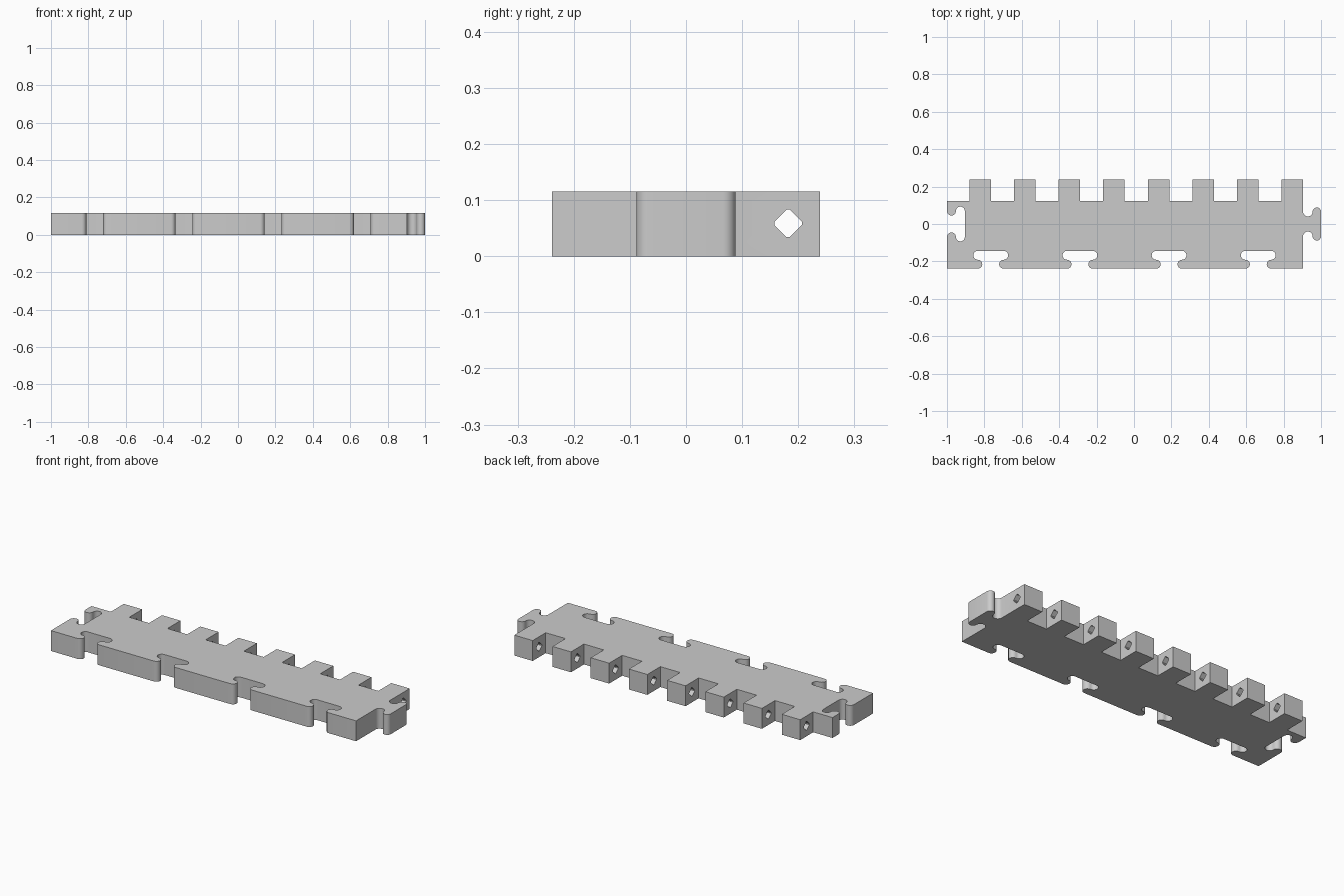
import bpy
import bmesh
from math import cos, sin, pi
from mathutils import Vector

cube = bpy.data.objects.get("Cube")
if cube:
    bpy.data.objects.remove(cube, do_unlink=True)

HEIGHT = 0.115
LEFT, SHOULDER, RIGHT = -1.0, 0.904, 1.0
FRONT, REAR, TIP = -0.239, 0.123, 0.239
PITCH, TOOTH = 0.2384, 0.115
DEPTH = 0.0955          # depth of every dovetail

grey = bpy.data.materials.new("light grey")
grey.use_nodes = True
grey.diffuse_color = (0.6, 0.6, 0.6, 1)
grey.node_tree.nodes["Principled BSDF"].inputs["Base Color"].default_value = (0.6, 0.6, 0.6, 1)


def half_profile(r_neck, r_lobe, centre):
    """One side of a dovetail as (across, depth): neck arc, then lobe arc."""
    steps = 12
    pts = []
    for i in range(steps + 1):
        a = pi * i / steps
        pts.append((centre - r_neck * sin(a), r_neck * (1 - cos(a))))
    for i in range(1, steps + 1):
        a = pi * i / steps
        pts.append((centre + r_lobe * sin(a), 2 * r_neck + r_lobe * (1 - cos(a))))
    return pts


def dovetail(r_neck, r_lobe, centre):
    """Full dovetail, running from negative to positive across."""
    side = half_profile(r_neck, r_lobe, centre)
    return [(-u, d) for u, d in side] + side[::-1]


def prism(name, points, direction):
    """Extrude a closed outline of 3D points into a solid."""
    bm = bmesh.new()
    face = bm.faces.new([bm.verts.new(p) for p in points])
    extruded = bmesh.ops.extrude_face_region(bm, geom=[face], use_keep_orig=True)
    moved = [v for v in extruded["geom"] if isinstance(v, bmesh.types.BMVert)]
    bmesh.ops.translate(bm, verts=moved, vec=Vector(direction))
    bmesh.ops.recalc_face_normals(bm, faces=bm.faces)
    mesh = bpy.data.meshes.new(name)
    bm.to_mesh(mesh)
    bm.free()
    mesh.materials.append(grey)
    obj = bpy.data.objects.new(name, mesh)
    bpy.context.collection.objects.link(obj)
    return obj


socket = dovetail(DEPTH / 4, DEPTH / 4, 0.069)
tab = dovetail(0.0255, 0.0225, 0.066)

# Front edge with four sockets
outline = [(LEFT, FRONT)]
for k in range(4):
    mid = -0.766 + 2 * PITCH * k
    outline += [(mid + u, FRONT + d) for u, d in socket]
outline.append((SHOULDER, FRONT))

# Right end with the matching tab
outline += [(SHOULDER + d, u) for u, d in tab]

# Rear edge with eight hinge teeth
outline.append((SHOULDER, TIP))
for k in range(8):
    right = SHOULDER - PITCH * k
    left = right - TOOTH
    if k:
        outline += [(right, REAR), (right, TIP)]
    outline += [(left, TIP), (left, REAR)]
outline.append((LEFT, REAR))

# Left end socket
outline += [(LEFT + d, -u) for u, d in socket]

tile = prism("interlocking_tile", [(x, y, 0) for x, y in outline], (0, 0, HEIGHT))

# Diamond rod hole through all teeth, corners slightly blunted
half, blunt = 0.0245, 0.003
diamond = []
for k in range(4):
    c, s = round(cos(k * pi / 2)), round(sin(k * pi / 2))
    for t in (-blunt, blunt):
        diamond.append((LEFT - 0.1, 0.182 + c * half - s * t, 0.0585 + s * half + c * t))
cutter = prism("rod_hole_cutter", diamond, (2.2, 0, 0))
cutter.hide_render = True

cut = tile.modifiers.new("rod hole", "BOOLEAN")
cut.operation = "DIFFERENCE"
cut.solver = "EXACT"
cut.object = cutter

bpy.ops.object.select_all(action="DESELECT")
tile.select_set(True)
bpy.context.view_layer.objects.active = tile
bpy.ops.object.modifier_apply(modifier=cut.name)
bpy.data.objects.remove(cutter, do_unlink=True)

# Smooth the rounded dovetail walls, keep the block edges crisp
bpy.ops.object.shade_smooth_by_angle(angle=pi / 6)
